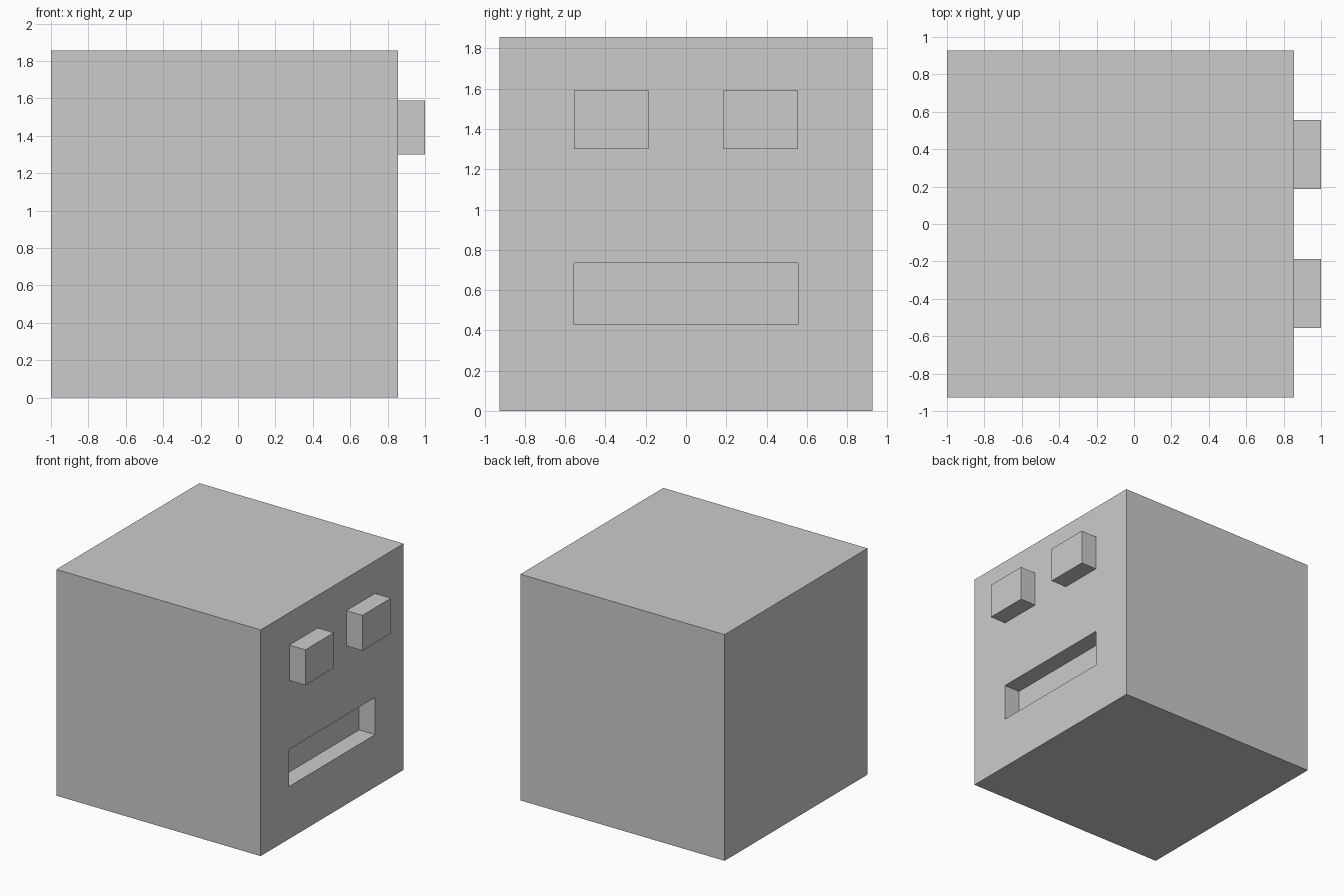
import bpy

if "Cube" in bpy.data.objects:
    bpy.data.objects.remove(bpy.data.objects["Cube"])

FACE_X = 0.855   # plane of the face side
RELIEF = 0.145   # eye height and mouth depth


def box(name, x, y, z):
    """Box from (min, max) ranges on each axis."""
    ranges = (x, y, z)
    bpy.ops.mesh.primitive_cube_add(size=1, location=[(a + b) / 2 for a, b in ranges])
    obj = bpy.context.object
    obj.name = name
    obj.scale = [b - a for a, b in ranges]
    bpy.ops.object.transform_apply(location=False, rotation=False, scale=True)
    return obj


# Head block
head = box("head", (-1, FACE_X), (-0.927, 0.927), (0, 1.857))

# Recessed mouth slot
cutter = box("mouth_cutter", (FACE_X - RELIEF, FACE_X + 0.2), (-0.557, 0.557), (0.43, 0.735))
cutter.hide_render = True
cutter.display_type = 'WIRE'
cut = head.modifiers.new("mouth", 'BOOLEAN')
cut.operation = 'DIFFERENCE'
cut.solver = 'EXACT'
cut.object = cutter

# Raised eyes, one on each side
for side, name in ((-1, "right_eye"), (1, "left_eye")):
    y = sorted((side * 0.186, side * 0.555))
    box(name, (FACE_X, FACE_X + RELIEF), y, (1.30, 1.59))
